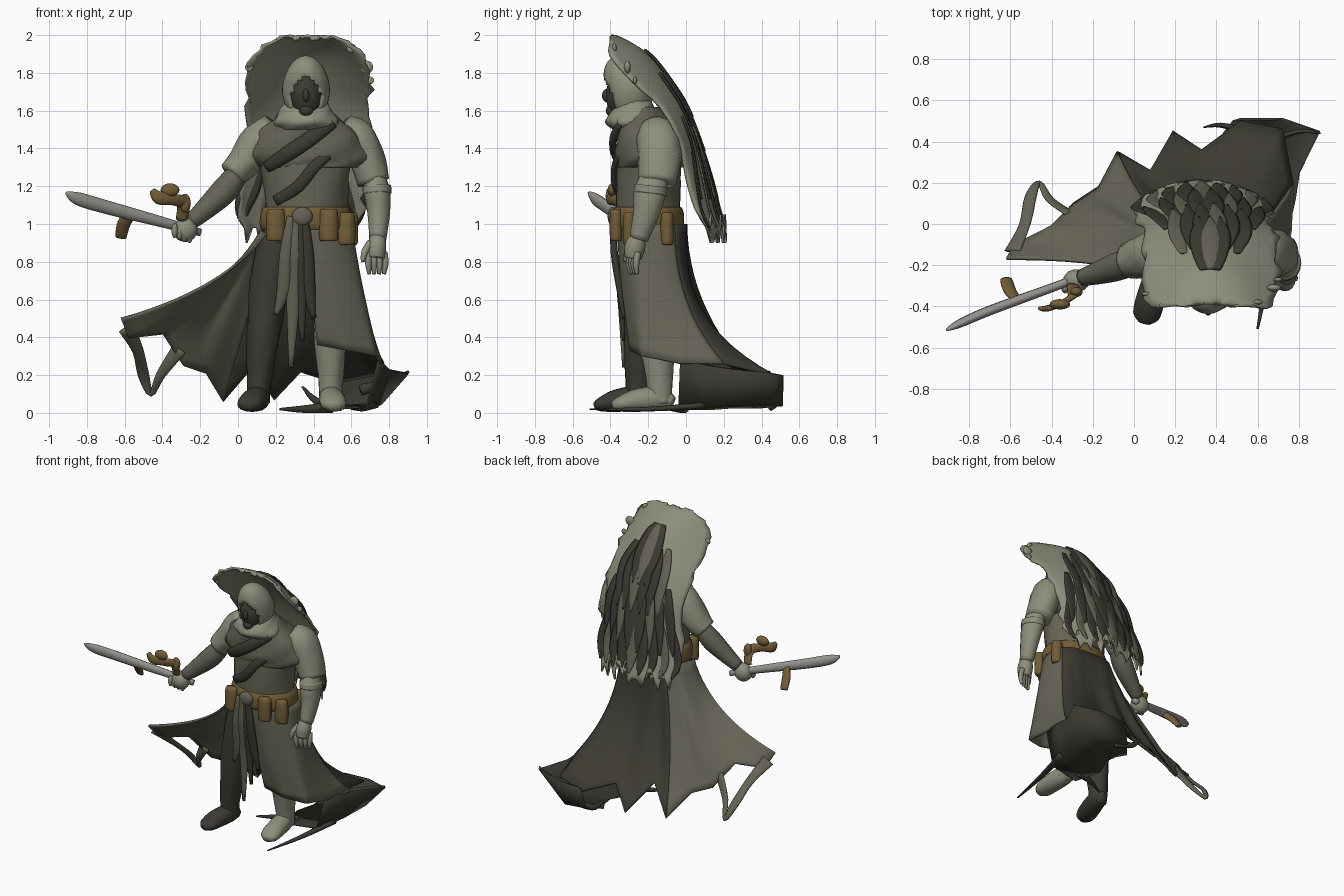
import bpy, bmesh, math, random
from mathutils import Vector as V
random.seed(4)


def mat(name, r, g, b):
    m = bpy.data.materials.new(name)
    m.diffuse_color = (r, g, b, 1)
    return m


PALE = mat("pale_cloth", .27, .27, .20)
GREY = mat("worn_cloth", .13, .125, .09)
DARK = mat("dark_cloth", .045, .042, .032)
TAN = mat("leather", .17, .11, .04)
STEEL = mat("steel", .30, .29, .27)


def finish(name, bm, m, thick=0):
    bmesh.ops.recalc_face_normals(bm, faces=bm.faces)
    me = bpy.data.meshes.new(name)
    bm.to_mesh(me)
    bm.free()
    me.materials.append(m)
    ob = bpy.data.objects.new(name, me)
    bpy.context.collection.objects.link(ob)
    if thick:
        s = ob.modifiers.new("thickness", 'SOLIDIFY')
        s.thickness, s.offset = thick, 0
    for p in me.polygons:
        p.use_smooth = True
    return ob


def spline(vals, n):
    # Catmull-Rom through tuples of any length
    vals, out = [tuple(v) for v in vals], []
    for i in range(len(vals) - 1):
        a, b, c, d = vals[max(i - 1, 0)], vals[i], vals[i + 1], vals[min(i + 2, len(vals) - 1)]
        for k in range(n):
            t = k / n
            out.append(tuple(.5 * (2 * q + (r - p) * t + (2 * p - 5 * q + 4 * r - s) * t * t
                             + (3 * q - p - 3 * r + s) * t ** 3) for p, q, r, s in zip(a, b, c, d)))
    return out + [vals[-1]]


def grid(name, rows, m, thick=.012, closed=False):
    bm = bmesh.new()
    vs = [[bm.verts.new(p) for p in r] for r in rows]
    n = len(vs[0])
    for a, b in zip(vs, vs[1:]):
        for j in range(n if closed else n - 1):
            k = (j + 1) % n
            bm.faces.new((a[j], a[k], b[k], b[j]))
    if closed:
        bm.faces.new(vs[0])
        bm.faces.new(vs[-1][::-1])
    return finish(name, bm, m, thick)


def tube(name, pts, m, seg=16, n=4, fold=0, level=False):
    # pts: x, y, z, half width, half depth; level keeps rings horizontal
    s = spline(pts, n)
    rows = []
    for i, p in enumerate(s):
        t = (V(s[min(i + 1, len(s) - 1)][:3]) - V(s[max(i - 1, 0)][:3])).normalized()
        if level:
            t = V((0, 0, 1))
        side = t.cross(V((0, 1, 0)) if abs(t.y) < .75 else V((0, 0, 1))).normalized()
        up = side.cross(t)
        ring = []
        for j in range(seg):
            a = 2 * math.pi * j / seg
            f = 1 + fold * math.sin(a * 5 + i * .9)
            ring.append(V(p[:3]) + (side * math.cos(a) * max(p[3], .002) + up * math.sin(a) * max(p[4], .002)) * f)
        rows.append(ring)
    return grid(name, rows, m, 0, True)


def ball(name, c, r, m):
    bm = bmesh.new()
    bmesh.ops.create_uvsphere(bm, u_segments=20, v_segments=14, radius=1)
    for v in bm.verts:
        v.co = V(c) + V((v.co.x * r[0], v.co.y * r[1], v.co.z * r[2]))
    return finish(name, bm, m)


# torso, mantle and cowl
tube("torso", [(.36, -.19, .9, .22, .17), (.36, -.2, 1.05, .215, .17), (.36, -.2, 1.25, .23, .17),
               (.36, -.19, 1.42, .25, .17), (.36, -.22, 1.58, .12, .11)], GREY, 24, fold=.02, level=True)
tube("mantle", [(.38, -.18, 1.3, .27, .185), (.38, -.18, 1.36, .32, .195), (.37, -.19, 1.46, .29, .18),
                (.36, -.23, 1.55, .18, .15), (.36, -.26, 1.62, .12, .12)], GREY, 28, fold=.04, level=True)
tube("cowl", [(.36, -.27, 1.5, .15, .12), (.36, -.29, 1.54, .17, .135), (.36, -.28, 1.6, .14, .12),
              (.36, -.27, 1.65, .11, .09)], PALE, 24, fold=.04, level=True)

# hood with open face
bm = bmesh.new()
bmesh.ops.create_uvsphere(bm, u_segments=32, v_segments=24, radius=1)


def in_face(c):
    return c.y < -.4 and (c.x / .66) ** 2 + ((c.z + .3) / .66) ** 2 < 1


bmesh.ops.delete(bm, geom=[f for f in bm.faces if in_face(f.calc_center_median())], context='FACES')
for v in bm.verts:
    k = max(0, v.co.z)
    v.co = V((.36 + v.co.x * .12 * (1 - .1 * k), -.3 + v.co.y * .12 - .05 * k, 1.715 + v.co.z * .17))
finish("hood", bm, PALE, .014)
ball("face", (.36, -.34, 1.68), (.085, .085, .12), DARK)
ball("nose", (.36, -.42, 1.68), (.018, .025, .035), DARK)
ball("chin", (.36, -.385, 1.6), (.04, .04, .035), DARK)

# great curved back cape: z, spine y, edge y, half width, centre x
prof = [(2.0, -.39, -.40, .12, .37), (1.965, -.31, -.40, .2, .37), (1.89, -.2, -.4, .285, .37),
        (1.75, -.09, -.28, .335, .37), (1.62, -.01, -.14, .33, .37), (1.45, .06, -.04, .32, .36),
        (1.25, .125, .0, .32, .34), (1.08, .17, .05, .34, .33), (.95, .21, .13, .29, .33)]
prof = spline(prof, 3)


def cape_at(row, s, off=0):
    z, ys, ye, w, cx = row
    return V((cx + w * s, ys + (ye - ys) * s * s + off, z))


rows = []
for i, r in enumerate(prof):
    row = []
    for j in range(25):
        s = j / 12 - 1
        p = cape_at(r, s)
        if abs(s) == 1:
            p.x += random.uniform(-.028, .022) * (1 if s > 0 else -1)
        if i == 0:
            p.z = min(2, p.z - random.uniform(0, .03))
        if i == len(prof) - 1:
            p.z += random.choice((-.05, 0, .1))
        row.append(p)
    rows.append(row)
grid("back_cape", rows, PALE, .014)
for c, r in (((.70, -.27, 1.76), .02), ((.68, -.31, 1.83), .035), ((.06, -.34, 1.83), .022), ((.6, -.38, 1.93), .025)):
    ball("cape_scrap", c, (r, r * .5, r), PALE)

# dark overlapping feathers spreading down the back
for tier, (i0, ln, cnt, spread) in enumerate(((5, 9, 3, .15), (8, 9, 6, .5), (13, 8, 8, .8), (16, 8, 9, .92))):
    for k in range(cnt):
        s0 = spread * (2 * k / (cnt - 1) - 1)
        pts = []
        for q in range(ln):
            t = q / (ln - 1)
            p = cape_at(prof[min(i0 + q, len(prof) - 1)], s0 * (.8 + .25 * t), .008 + .004 * (3 - tier))
            pts.append((*p, .055 * math.sin(math.pi * min(.97, .12 + .85 * t)), .008))
        tube("back_feather", pts, (DARK, GREY, DARK)[(k + tier) % 3], 8, 2)

# arms
tube("left_sleeve", [(.57, -.17, 1.53, .05, .07), (.63, -.15, 1.47, .09, .11), (.68, -.14, 1.35, .095, .115),
                     (.72, -.15, 1.22, .085, .1)], PALE, fold=.03)
tube("left_gauntlet", [(.72, -.16, 1.26, .055, .07), (.735, -.19, 1.17, .07, .085), (.745, -.21, 1.06, .06, .07),
                       (.74, -.25, .92, .045, .05)], PALE)
tube("left_cuff", [(.735, -.185, 1.2, .076, .088), (.737, -.19, 1.16, .076, .088)], PALE)
tube("left_palm", [(.74, -.25, .94, .04, .04), (.735, -.27, .88, .05, .055), (.73, -.28, .82, .045, .045)], PALE)
for k in range(4):
    tube("left_finger", [(.69 + k * .028, -.29 + k * .012, .85, .018, .018), (.69 + k * .03, -.3 + k * .012, .79, .017, .017),
                         (.695 + k * .026, -.29 + k * .01, .735, .01, .01)], PALE, 8)
tube("left_thumb", [(.70, -.28, .9, .02, .02), (.67, -.31, .85, .018, .018), (.66, -.32, .8, .01, .01)], PALE, 8)
tube("right_sleeve", [(.18, -.17, 1.53, .06, .08), (.11, -.15, 1.45, .09, .11), (.04, -.16, 1.34, .09, .105),
                      (-.03, -.18, 1.26, .075, .085)], PALE, fold=.03)
tube("right_forearm", [(.02, -.17, 1.3, .05, .055), (-.06, -.2, 1.19, .07, .07), (-.15, -.23, 1.1, .06, .06),
                       (-.25, -.26, 1.01, .042, .042)], GREY)
ball("right_fist", (-.28, -.275, .97), (.065, .055, .065), PALE)
for k in range(4):
    ball("right_knuckle", (-.335 + k * .026, -.315 + k * .01, .965 - k * .009), (.017, .022, .04), PALE)

# sword and its ragged guard pieces
tube("sword", [(-.2, -.235, .955, .02, .02), (-.4, -.31, 1.01, .028, .022), (-.7, -.42, 1.09, .036, .024),
               (-.85, -.485, 1.135, .034, .02), (-.91, -.515, 1.165, .008, .006)], STEEL, 10)
tube("guard_lower", [(-.57, -.37, 1.05, .03, .015), (-.605, -.32, 1.0, .035, .02), (-.62, -.27, .93, .03, .015)], TAN, 10)
tube("guard_upper", [(-.3, -.3, 1.02, .03, .015), (-.29, -.34, 1.11, .035, .015), (-.35, -.385, 1.13, .03, .015),
                     (-.42, -.41, 1.14, .035, .015), (-.455, -.41, 1.18, .015, .01)], TAN, 10)
ball("guard_lobe", (-.36, -.39, 1.18), (.05, .025, .035), TAN)
ball("guard_lobe", (-.28, -.33, 1.11), (.03, .025, .05), TAN)

# straps, belt and pouches
tube("chest_sash", [(.15, -.31, 1.3, .03, .015), (.26, -.375, 1.37, .04, .02), (.38, -.385, 1.45, .04, .02),
                    (.5, -.35, 1.54, .035, .015)], DARK, 10)
tube("chest_strap", [(.2, -.32, 1.12, .03, .014), (.32, -.375, 1.2, .032, .016), (.42, -.375, 1.32, .03, .016),
                     (.56, -.31, 1.44, .03, .012)], DARK, 10)
tube("belt", [(.36, -.2, .97, .235, .18), (.36, -.2, 1.0, .245, .19), (.36, -.2, 1.06, .24, .188),
              (.36, -.2, 1.09, .225, .175)], TAN, 28, level=True)
ball("buckle", (.34, -.39, 1.04), (.055, .025, .05), GREY)
for x, y, z, w in ((.2, -.36, 1.0, .05), (.48, -.37, 1.0, .05), (.57, -.3, .98, .05), (.595, -.1, .98, .04)):
    tube("pouch", [(x, y, z - .09, w * .8, .025), (x, y, z - .07, w, .035), (x, y, z + .05, w, .035),
                   (x, y, z + .08, w * .8, .025)], TAN, 10)

# hanging front cloths
for x0, x1, z1, w in ((.28, .2, .52, .035), (.31, .28, .24, .04), (.35, .4, .5, .035), (.33, .34, .38, .03)):
    tube("front_tail", [(x0, -.385, 1.04, w * .6, .015), (x0 * .7 + x1 * .3, -.38, .85, w, .02),
                        ((x0 + x1) / 2, -.35, .65, w, .018), (x1, -.33, z1, .012, .008)], (DARK, GREY)[x0 < .32], 10)

# legs and boots
for nm, hip, knee, ank, toe, m in (("right", (.2, -.2, .92), (.145, -.24, .52), (.11, -.25, .16), (.05, -.48, .035), DARK),
                                   ("left", (.47, -.18, .92), (.49, -.17, .52), (.49, -.14, .16), (.51, -.39, .035), PALE)):
    h, k, a, t = map(V, (hip, knee, ank, toe))
    tube(nm + "_leg", [(*h, .1, .12), (*h.lerp(k, .5), .105, .115), (*k, .095, .1), (*k.lerp(a, .4), .085, .095),
                       (*a, .065, .07), (a.x, a.y, .05, .06, .065)], m, fold=.03)
    tube(nm + "_boot", [(a.x + .01, a.y + .07, .05, .03, .035), (a.x, a.y, .075, .06, .065), (*a.lerp(t, .5).xy, .065, .07, .06),
                        (*a.lerp(t, .85).xy, .045, .065, .04), (*t, .03, .022)], m)

# swept coat skirt: each column is waist, middle, hem
cols = [((.33, -.36, 1.0), (.38, -.33, .68), (.42, -.28, .36)), ((.46, -.35, 1.0), (.5, -.33, .66), (.58, -.29, .33)),
        ((.57, -.27, 1.0), (.64, -.26, .65), (.73, -.23, .3)), ((.6, -.17, 1.0), (.66, -.13, .62), (.76, -.03, .26)),
        ((.58, -.06, 1.0), (.63, .0, .6), (.77, .2, .26)), ((.52, -.01, 1.0), (.56, .07, .55), (.72, .46, .2)),
        ((.42, 0, 1.0), (.45, .09, .53), (.52, .5, .16)), ((.35, 0, 1.0), (.35, .08, .53), (.33, .36, .22)),
        ((.28, 0, 1.0), (.24, .11, .53), (.19, .45, .07)), ((.24, -.01, 1.0), (.15, .08, .53), (.08, .26, .25)),
        ((.2, -.03, 1.0), (.06, .1, .54), (-.08, .35, .06)), ((.16, -.08, .99), (-.03, .04, .56), (-.17, .18, .21)),
        ((.14, -.13, .98), (-.1, .02, .57), (-.29, .1, .25)), ((.13, -.2, .97), (-.14, -.08, .62), (-.4, -.01, .42)),
        ((.13, -.25, .96), (-.15, -.15, .66), (-.58, -.1, .4)), ((.15, -.3, .95), (-.15, -.2, .69), (-.62, -.17, .5))]
N = 6
tops = spline([a + b for a, b, c in cols], N)
rows = []
for i, w in enumerate(tops):
    j = min(i // N, len(cols) - 2)
    a, b, c = V(w[:3]), V(w[3:]), V(cols[j][2]).lerp(V(cols[j + 1][2]), i / N - j)
    q = 2 * b - (a + c) / 2
    rows.append([a * (1 - t) ** 2 + q * 2 * t * (1 - t) + c * t * t for t in (k / 14 for k in range(15))])
for nm, i, j, m in (("left", 0, 4, GREY), ("back", 4, 10, DARK), ("swept", 10, 15, GREY)):
    grid("coat_%s_panel" % nm, rows[i * N:j * N + 1], m, .014)
tube("torn_loop", [(-.59, -.13, .45, .045, .01), (-.53, .0, .33, .03, .012), (-.5, .14, .2, .03, .012),
                   (-.46, .2, .1, .015, .012), (-.41, .12, .2, .025, .012), (-.31, .05, .34, .04, .01)], GREY, 10)

# trailing cloth on the ground
top = [(.745, -.03, .28), (.78, .12, .25), (.8, .25, .23), (.9, .45, .21), (.72, .51, .2), (.52, .51, .19)]
low = [(.68, -.04, .03), (.71, .08, .03), (.74, .2, .04), (.76, .42, .05), (.64, .51, .04), (.48, .5, .05)]
inn = [(.45, -.08, .02), (.42, .02, .02), (.4, .12, .02), (.45, .25, .03), (.44, .33, .03), (.4, .4, .03)]
grid("ground_train", [top, low, inn], DARK, .012)
for e in ([(.72, .1, .04), (.66, -.2, .02), (.6, -.51, .02)], [(.5, .0, .03), (.35, -.03, .02), (.22, -.1, .02)],
          [(.65, .4, .12), (.8, .45, .17), (.905, .44, .22)], [(.55, .45, .04), (.42, .48, .06), (.34, .47, .14)]):
    tube("train_strand", [(*p, w, w * .6) for p, w in zip(e, (.03, .02, .006))], DARK, 8)
